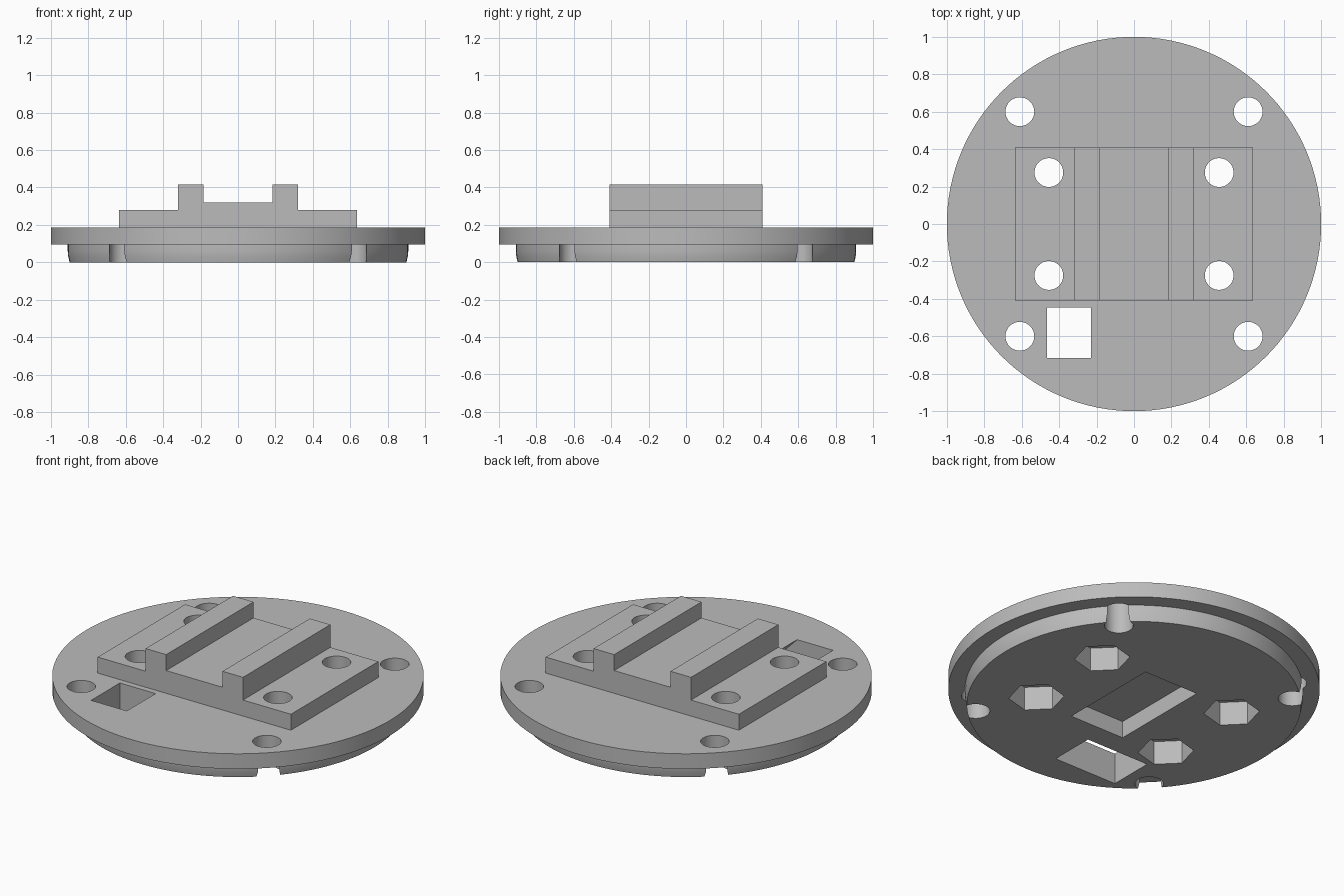
import bpy, bmesh
from math import cos, sin, tau, radians

cube = bpy.data.objects.get("Cube")
if cube:
    bpy.data.objects.remove(cube)

grey = bpy.data.materials.new("plain_grey")
grey.use_nodes = True
colour = (0.5, 0.5, 0.5, 1)
grey.diffuse_color = colour
grey.node_tree.nodes["Principled BSDF"].inputs["Base Color"].default_value = colour


def solid(name, loops):
    """Skin a closed solid through loops of equal length, capped at both ends."""
    bm = bmesh.new()
    rings = [[bm.verts.new(p) for p in loop] for loop in loops]
    n = len(rings[0])
    for a, b in zip(rings, rings[1:]):
        for i in range(n):
            j = (i + 1) % n
            bm.faces.new((a[i], a[j], b[j], b[i]))
    bm.faces.new(rings[0][::-1])
    bm.faces.new(rings[-1])
    bmesh.ops.recalc_face_normals(bm, faces=bm.faces)
    mesh = bpy.data.meshes.new(name)
    bm.to_mesh(mesh)
    bm.free()
    mesh.materials.append(grey)
    ob = bpy.data.objects.new(name, mesh)
    bpy.context.collection.objects.link(ob)
    return ob


def ring(x, y, r, z, n, turn=0):
    return [(x + r * cos(turn + tau * i / n), y + r * sin(turn + tau * i / n), z)
            for i in range(n)]


def extrude_y(name, profile, y0, y1):
    return solid(name, [[(x, y, z) for x, z in profile] for y in (y0, y1)])


def combine(body, tool, operation):
    """Apply a boolean and discard the tool object."""
    mod = body.modifiers.new("boolean", 'BOOLEAN')
    mod.object, mod.operation, mod.solver = tool, operation, 'EXACT'
    bpy.context.view_layer.update()
    graph = bpy.context.evaluated_depsgraph_get()
    mesh = bpy.data.meshes.new_from_object(body.evaluated_get(graph))
    body.modifiers.clear()
    body.data = mesh
    bpy.data.objects.remove(tool)


# Round plate with the stepped, slightly tapered underside
steps = [(0.90, 0), (0.907, 0.03), (0.91, 0.06), (0.91, 0.095), (1, 0.095), (1, 0.185)]
body = solid("mounting_plate", [ring(0, 0, r, z, 128) for r, z in steps])

# Raised block with two rails, rooted inside the plate
half = [(0.185, 0.32), (0.185, 0.415), (0.32, 0.415), (0.32, 0.28), (0.635, 0.28), (0.635, 0.15)]
profile = half + [(-x, z) for x, z in reversed(half)]
combine(body, extrude_y("rail_block", profile, -0.41, 0.41), 'UNION')

# Screw holes, with hexagonal nut pockets under the inner four
for sx in (-1, 1):
    for sy in (-1, 1):
        for x, y in ((0.61, 0.60), (0.455, 0.275)):
            hole = solid("screw_hole", [ring(sx * x, sy * y, 0.077, z, 40) for z in (-0.1, 0.5)])
            combine(body, hole, 'DIFFERENCE')
        nut = solid("nut_pocket", [ring(sx * x, sy * y, 0.15, z, 6, radians(15))
                                   for z in (-0.1, 0.14)])
        combine(body, nut, 'DIFFERENCE')

# Shallow rectangular recess underneath
recess = [(-0.18, -0.1), (0.18, -0.1), (0.18, 0.1), (-0.18, 0.1)]
combine(body, extrude_y("under_recess", recess, -0.31, 0.31), 'DIFFERENCE')

# Cable opening with one sloping wall
slot = [(-0.465, -0.1), (-0.05, -0.1), (-0.05, 0), (-0.23, 0.185), (-0.23, 0.25), (-0.465, 0.25)]
combine(body, extrude_y("cable_slot", slot, -0.715, -0.445), 'DIFFERENCE')

# Smooth the round walls, keep the edges crisp
bpy.ops.object.select_all(action='DESELECT')
body.select_set(True)
bpy.context.view_layer.objects.active = body
bpy.ops.object.shade_smooth_by_angle(angle=radians(30))
